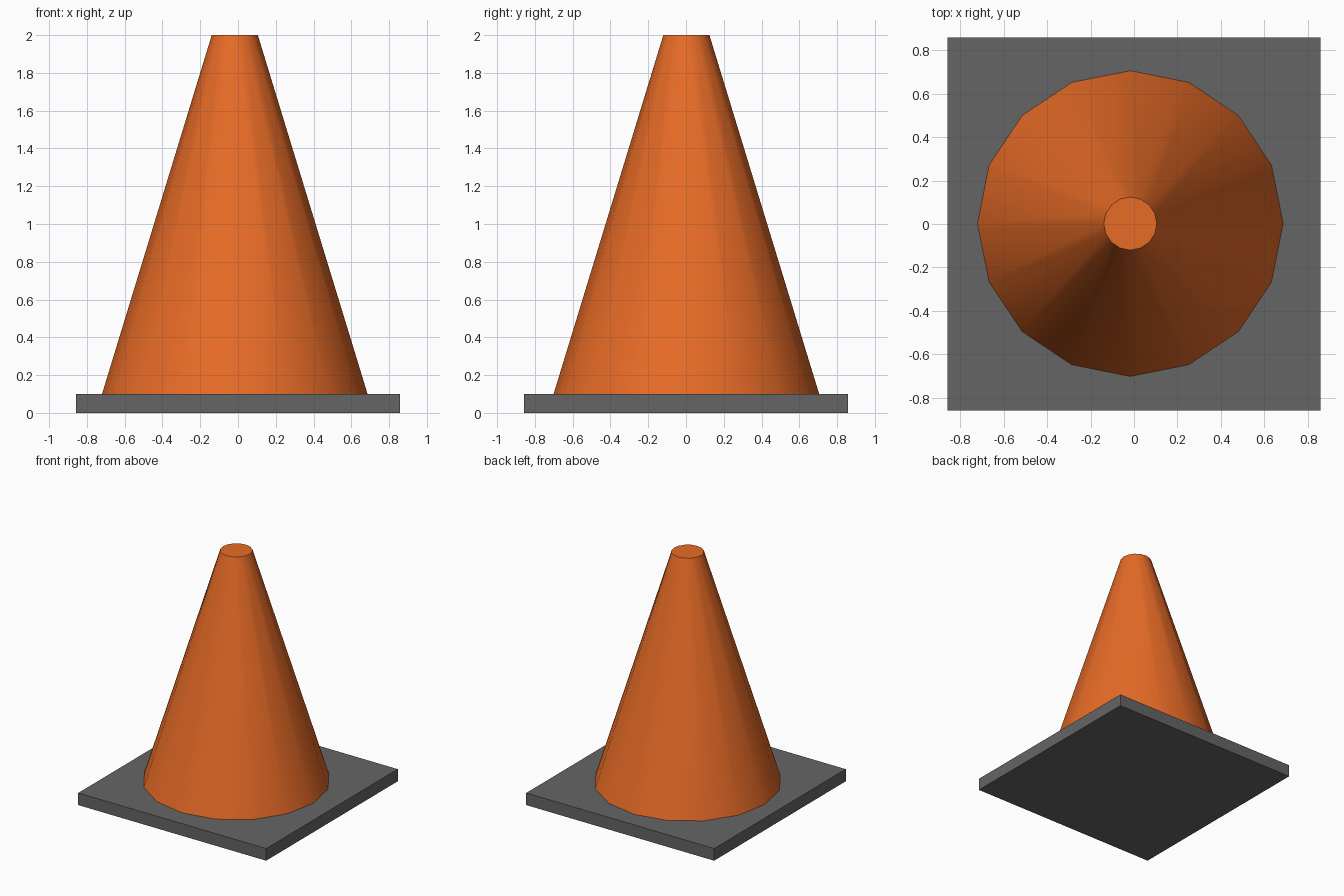
import bpy, math

if "Cube" in bpy.data.objects:
    bpy.data.objects.remove(bpy.data.objects["Cube"])


def material(name, rgb):
    m = bpy.data.materials.new(name)
    m.diffuse_color = (*rgb, 1.0)
    m.use_nodes = True
    m.node_tree.nodes["Principled BSDF"].inputs["Base Color"].default_value = m.diffuse_color
    return m


orange = material("orange plastic", (0.80, 0.147, 0.02))
grey = material("dark grey rubber", (0.13, 0.13, 0.13))

# Square base plate
bpy.ops.mesh.primitive_cube_add(size=1, location=(0, 0, 0.05))
base = bpy.context.object
base.name = "base_plate"
base.scale = (1.716, 1.716, 0.1)
bpy.ops.object.transform_apply(location=False, rotation=False, scale=True)
base.data.materials.append(grey)

# Tapered sixteen-sided cone, slightly off centre on the plate
bpy.ops.mesh.primitive_cone_add(vertices=16, radius1=0.703, radius2=0.122,
                                depth=1.9, location=(-0.017, 0.002, 1.05))
cone = bpy.context.object
cone.name = "cone_body"
cone.data.materials.append(orange)
bpy.ops.object.shade_smooth_by_angle(angle=math.radians(35))
